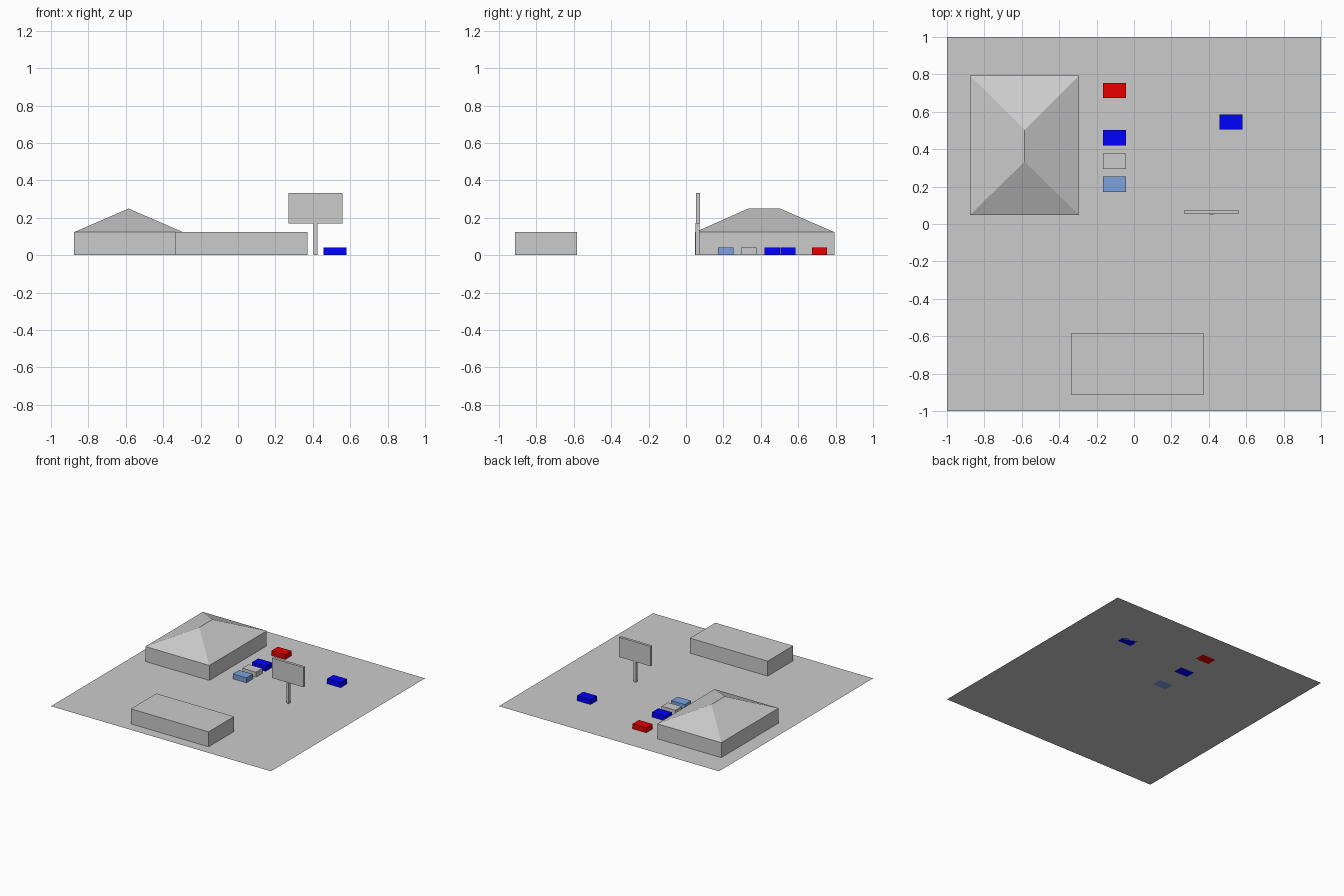
import bpy, bmesh

if "Cube" in bpy.data.objects:
    bpy.data.objects.remove(bpy.data.objects["Cube"])


def paint(name, rgb):
    mat = bpy.data.materials.new(name)
    mat.diffuse_color = (*rgb, 1)
    mat.use_nodes = True
    mat.node_tree.nodes["Principled BSDF"].inputs["Base Color"].default_value = mat.diffuse_color
    return mat


def finish(name, bm, mat=None):
    bmesh.ops.recalc_face_normals(bm, faces=bm.faces)
    mesh = bpy.data.meshes.new(name)
    bm.to_mesh(mesh)
    bm.free()
    if mat:
        mesh.materials.append(mat)
    ob = bpy.data.objects.new(name, mesh)
    bpy.context.collection.objects.link(ob)
    return ob


def box(name, x, y, z, mat=None):
    """Box spanning the given (min, max) ranges."""
    bm = bmesh.new()
    bmesh.ops.create_cube(bm, size=1)
    for v in bm.verts:
        for i, (lo, hi) in enumerate((x, y, z)):
            v.co[i] = lo if v.co[i] < 0 else hi
    return finish(name, bm, mat)


def hip_roof(name, x, y, z, ridge_y):
    """Four-sided roof with a ridge along y."""
    bm = bmesh.new()
    xm = sum(x) / 2
    a, b, c, d = [bm.verts.new((px, py, z[0])) for px, py in
                  ((x[0], y[0]), (x[1], y[0]), (x[1], y[1]), (x[0], y[1]))]
    r0, r1 = [bm.verts.new((xm, ry, z[1])) for ry in ridge_y]
    for f in ((a, b, r0), (b, c, r1, r0), (c, d, r1), (d, a, r0, r1), (d, c, b, a)):
        bm.faces.new(f)
    return finish(name, bm)


# Flat lot
bm = bmesh.new()
bmesh.ops.create_grid(bm, x_segments=1, y_segments=1, size=1)
finish("lot_surface", bm)

# Main building with hipped roof
EAVE = 0.123
bx, by = (-0.876, -0.294), (0.049, 0.793)
box("main_building_walls", bx, by, (0, EAVE))
hip_roof("main_building_roof", bx, by, (EAVE, 0.249), (0.333, 0.503))

# Flat-roofed building at the front
box("flat_building", (-0.335, 0.372), (-0.913, -0.582), (0, EAVE))

# Billboard
box("billboard_post", (0.405, 0.426), (0.05, 0.071), (0, 0.172))
box("billboard_panel", (0.27, 0.558), (0.053, 0.075), (0.17, 0.333))

# Parked cars: centre x, centre y, paint
blue = paint("blue_paint", (0, 0, 1))
cars = {
    "red_car": (-0.105, 0.714, paint("red_paint", (0.8, 0, 0))),
    "blue_car": (-0.105, 0.462, blue),
    "grey_car": (-0.105, 0.336, None),
    "light_blue_car": (-0.105, 0.213, paint("light_blue_paint", (0.2, 0.36, 0.72))),
    "far_blue_car": (0.519, 0.545, blue),
}
for name, (cx, cy, mat) in cars.items():
    box(name, (cx - 0.062, cx + 0.062), (cy - 0.041, cy + 0.041), (0, 0.041), mat)
